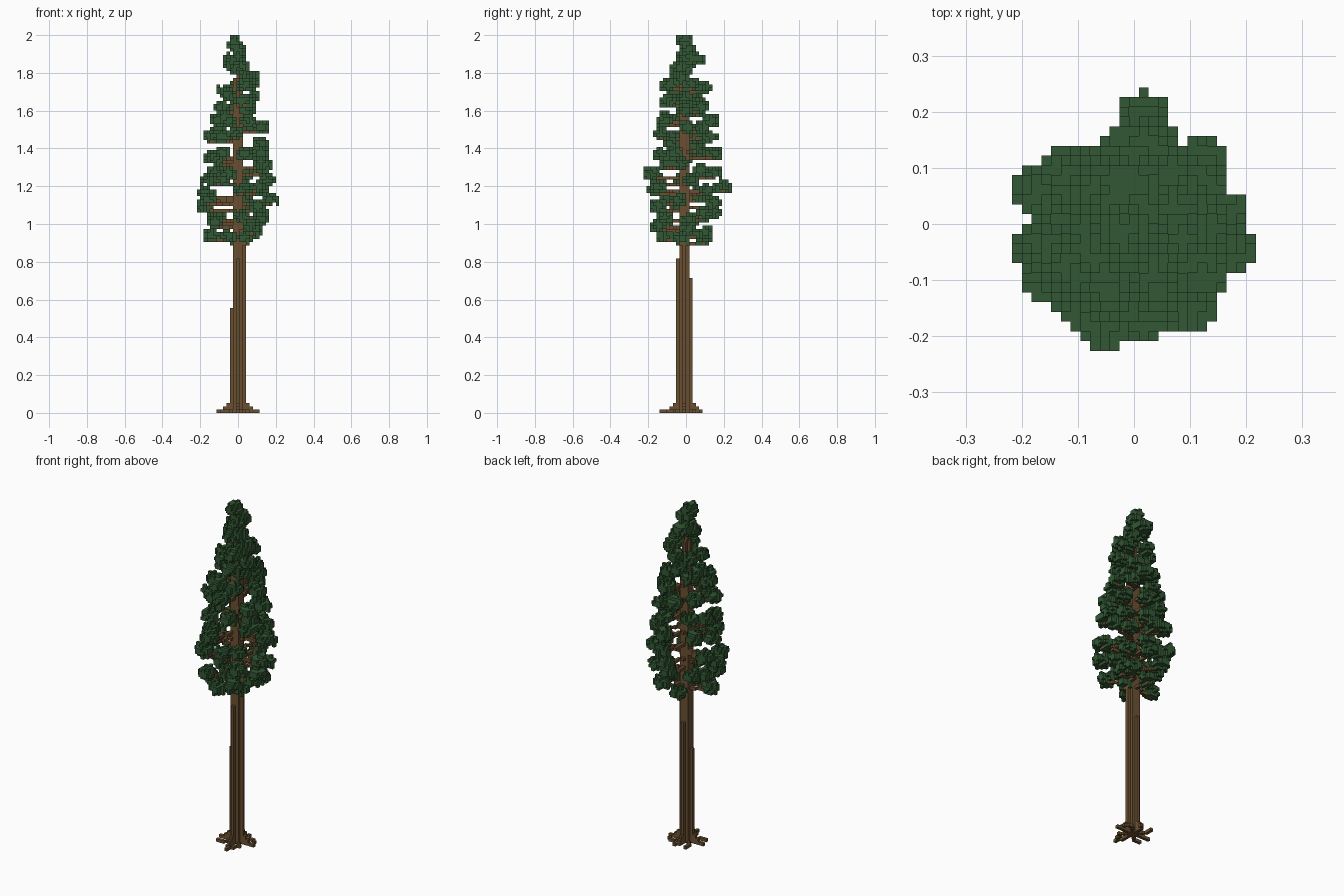
import bpy
import bmesh
import random
from math import cos, sin, pi, radians
from mathutils import Vector

random.seed(7)
cube = bpy.data.objects.get("Cube")
if cube:
    bpy.data.objects.remove(cube, do_unlink=True)

LAYERS = 115
V = 2 / LAYERS          # edge length of one block
AXIS = -1               # block row in y that holds the trunk centre


def make_material(name, rgb):
    mat = bpy.data.materials.new(name)
    mat.use_nodes = True
    mat.diffuse_color = (*rgb, 1)
    mat.node_tree.nodes["Principled BSDF"].inputs["Base Color"].default_value = (*rgb, 1)
    return mat


bark = make_material("bark_brown", (0.144, 0.081, 0.031))
needles = make_material("needle_green", (0.032, 0.095, 0.033))
trunk, roots, branches, foliage = set(), set(), set(), set()


def line(cells, a, b):
    """Fill a one-block-thick line between two cells."""
    a, b = Vector(a), Vector(b)
    steps = max(1, round(max(abs(c) for c in b - a)))
    for s in range(steps + 1):
        cells.add(tuple(round(c) for c in a.lerp(b, s / steps)))


def clump(x, y, k):
    """Flat puff of needles whose blocks are ragged above and below."""
    for dx in range(-2, 3):
        for dy in range(-2, 3):
            d = dx * dx + dy * dy
            if d > 5:
                continue
            low = random.choice((-1, 0)) if d < 5 else random.choice((0, 0, 1))
            high = random.choice((1, 2)) if d < 5 else random.choice((0, 1, 1))
            for dz in range(low, high + 1):
                foliage.add((x + dx, y + dy, min(k + dz, LAYERS - 1)))


def limb(x, y, k):
    """Branch from the trunk out to a clump of needles."""
    line(branches, (0, AXIS, k - 1), (x, y, k - 1))
    clump(x, y, k)


# Trunk: a core that narrows upwards, with four side strips of differing height
for dx in range(-1, 2):
    for dy in range(-1, 2):
        top = 107 - 6 * (abs(dx) + abs(dy))
        line(trunk, (dx, AXIS + dy, 0), (dx, AXIS + dy, top))
for x, y, top in ((-2, 0, 31), (2, 0, 56), (0, -2, 46), (0, 2, 40)):
    line(trunk, (x, AXIS + y, 0), (x, AXIS + y, top))

# Roots: kinked runners on the ground with a small flare against the trunk
for n, reach in enumerate((6, 5, 5, 6, 6, 6, 7, 5)):
    a = n * pi / 4
    c = (cos(a), sin(a))
    bend = a + random.choice((-0.35, 0.35))
    mid = (round(c[0] * 4), AXIS + round(c[1] * 4), 0)
    tip = (round(cos(bend) * reach), AXIS + round(sin(bend) * reach), 0)
    if n % 2 == 0:
        tip = (round(c[0] * reach) + (n % 4 == 2), AXIS + round(c[1] * reach), 0)
    line(roots, (c[0], AXIS + c[1], 0), mid)
    line(roots, mid, tip)
    if n % 2 == 0:
        for k, r in ((1, 4), (2, 3)):
            line(roots, (0, AXIS, k), (round(c[0] * r), AXIS + round(c[1] * r), k))

# Main limbs on four sides: (layer, outermost block, optional sideways shift)
right = ((106, 4), (97, 6), (92, 7), (88, 8), (83, 10), (77, 10),
         (70, 11), (66, 12, 4), (62, 12, -2), (58, 9), (53, 10))
left = ((101, 6), (95, 6), (91, 4), (86, 9), (78, 9), (75, 10),
        (70, 11), (64, 12, -2), (58, 9), (55, 7), (52, 4))
front = ((104, 5), (99, 8), (94, 8), (88, 9), (84, 10), (78, 10),
         (72, 13, -3), (67, 12), (59, 9), (53, 9))
back = ((107, 5), (98, 7), (93, 5), (88, 9), (83, 9), (78, 10),
        (72, 10), (68, 13, 1), (63, 10), (60, 10), (52, 7))
for limbs, dx, dy in ((right, -1, 0), (left, 1, 0), (front, 0, -1), (back, 0, 1)):
    for k, edge, *shift in limbs:
        wander = (-3, -1, 1, 2) if edge > 7 else (-1, 0, 1)
        side = shift[0] if shift else random.choice(wander)
        r = edge - 2
        limb(dx * r + side * abs(dy), dy * r + (side + AXIS) * abs(dx), k)

# Diagonal limbs between them, following the outline of the crown
for n in range(30):
    k = 54 + round(n * 1.6)
    reach = 8 + (k - 54) * 0.2 if k < 66 else 10.4 - (k - 66) * 0.19
    a = radians(45 + 90 * (n * 3 % 4)) + random.uniform(-0.35, 0.35)
    limb(round(cos(a) * reach), AXIS + round(sin(a) * reach), k)

# Leading shoot
for x, y, k in ((-1, -1, 112), (0, 0, 110), (0, -1, 107), (1, -1, 104)):
    clump(x, y, k)
foliage = {c for c in foliage if c[2] < 113 or abs(c[0] + 1) < 2}


def build(name, cells, mat):
    """Turn a set of cells into one mesh made of its outer block faces."""
    bm = bmesh.new()
    verts = {}

    def corner(p):
        if p not in verts:
            verts[p] = bm.verts.new(((p[0] - 0.5) * V, p[1] * V, p[2] * V))
        return verts[p]

    for cell in sorted(cells):
        for axis in range(3):
            u, w = (axis + 1) % 3, (axis + 2) % 3
            for d in (0, 1):
                near = list(cell)
                near[axis] += 2 * d - 1
                if tuple(near) in cells:
                    continue
                quad = []
                for du, dw in ((0, 0), (1, 0), (1, 1), (0, 1)):
                    p = list(cell)
                    p[axis] += d
                    p[u] += du
                    p[w] += dw
                    quad.append(corner(tuple(p)))
                bm.faces.new(quad if d else quad[::-1])
    mesh = bpy.data.meshes.new(name)
    bm.to_mesh(mesh)
    bm.free()
    mesh.materials.append(mat)
    bpy.context.collection.objects.link(bpy.data.objects.new(name, mesh))


# Cells shared by two parts go to the inner part
build("trunk", trunk, bark)
build("roots", roots - trunk, bark)
build("branches", branches - trunk - foliage, bark)
build("foliage", foliage - trunk, needles)
